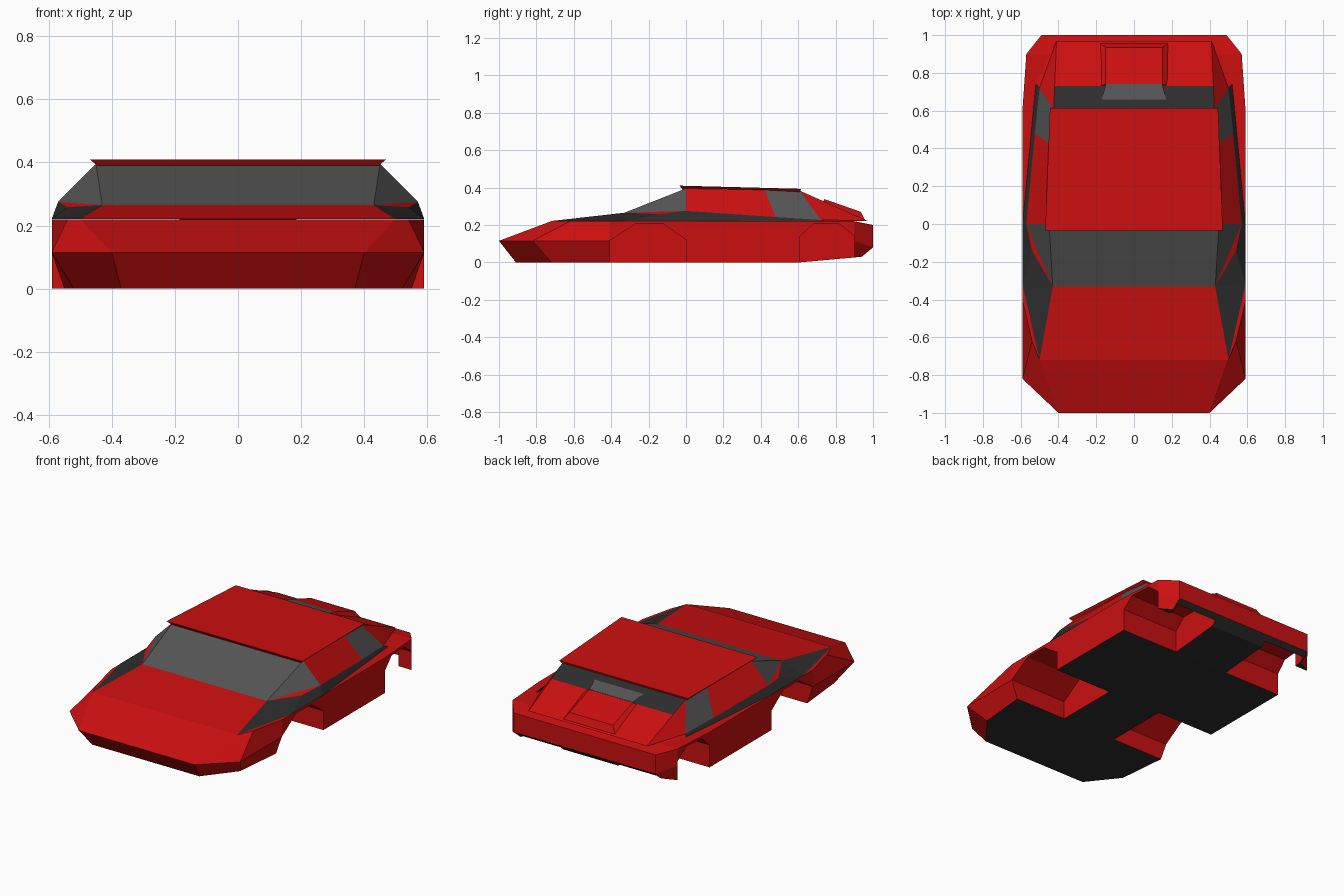
import bpy, bmesh

if "Cube" in bpy.data.objects:
    bpy.data.objects.remove(bpy.data.objects["Cube"], do_unlink=True)


def material(name, colour):
    mat = bpy.data.materials.new(name)
    mat.use_nodes = True
    mat.diffuse_color = (*colour, 1)
    mat.node_tree.nodes["Principled BSDF"].inputs["Base Color"].default_value = (*colour, 1)
    return mat


MATERIALS = [material("red paint", (.6, .005, .005)),
             material("grey glass", (.09, .09, .09)),
             material("dark trim", (.026, .026, .026))]
RED, GLASS, DARK = range(len(MATERIALS))


def finish(name, bm):
    bmesh.ops.recalc_face_normals(bm, faces=bm.faces)
    mesh = bpy.data.meshes.new(name)
    bm.to_mesh(mesh)
    bm.free()
    for mat in MATERIALS:
        mesh.materials.append(mat)
    obj = bpy.data.objects.new(name, mesh)
    bpy.context.scene.collection.objects.link(obj)
    return obj


def loft(name, stations):
    """Skin mirrored half sections, each listed from the floor upwards."""
    bm = bmesh.new()
    rings = []
    for half in stations:
        right = [bm.verts.new(p) for p in half]
        left = [bm.verts.new((-x, y, z)) for x, y, z in half]
        rings.append(right + left[::-1])
    count = len(rings[0])
    for a, b in zip(rings, rings[1:]):
        for i in range(count):
            j = (i + 1) % count
            bm.faces.new((a[i], a[j], b[j], b[i]))
    for ring in (rings[0], rings[-1]):
        for i in range(count // 2 - 1):
            bm.faces.new((ring[i], ring[i + 1], ring[-i - 2], ring[-i - 1]))
    return finish(name, bm)


def shell(name, points, across, sides):
    """Panels spanning the middle, plus side panels built on both sides."""
    bm = bmesh.new()
    both = [{key: bm.verts.new((s * x, y, z)) for key, (x, y, z) in points.items()}
            for s in (1, -1)]
    for a, b, colour in across:
        face = bm.faces.new((both[0][a], both[0][b], both[1][b], both[1][a]))
        face.material_index = colour
    for keys, colour in sides:
        for verts in both:
            face = bm.faces.new([verts[k] for k in keys.split()])
            face.material_index = colour
    return finish(name, bm)


def prism(name, profile, x_in, x_out):
    """Extrude a side profile from x_in to x_out."""
    bm = bmesh.new()
    ends = [[bm.verts.new((x, y, z)) for y, z in profile] for x in (x_in, x_out)]
    for end in ends:
        bm.faces.new(end)
    for i in range(len(profile)):
        bm.faces.new((ends[0][i - 1], ends[0][i], ends[1][i], ends[1][i - 1]))
    return finish(name, bm)


# Lower body: floor, waist and shoulder at each station, nose to tail
WIDE, WAIST, TOP = .59, .115, .22
body = loft("lower_body", [
    [(.37, -.91, 0), (.4, -1, WAIST), (.5, -.72, TOP)],
    [(.52, -.72, 0), (WIDE, -.82, WAIST), (.54, -.62, TOP)],
    [(.55, -.41, 0), (WIDE, -.41, WAIST), (WIDE, -.41, TOP)],
    [(WIDE, 0, 0), (WIDE, 0, WAIST), (WIDE, 0, TOP)],
    [(WIDE, .61, 0), (WIDE, .61, WAIST), (WIDE, .61, TOP)],
    [(.57, .9, .026), (.57, .9, WAIST), (.57, .9, TOP)],
    [(.49, .94, .03), (.49, 1, .08), (.49, 1, .2)],
])

# Wheel wells and the hollow behind the rear bumper
LOW, INNER, OUTER = -.1, .19, .7
front_arch = [(-.41, LOW), (-.41, WAIST), (-.27, .205), (-.12, .205), (0, .12), (0, LOW)]
rear_arch = [(.61, LOW), (.61, .14), (.68, .205), (.82, .205), (.9, .14), (.9, LOW)]
hollow = [(.63, LOW), (.63, .13), (.7, .19), (.97, .19), (.97, LOW)]
for side, s in (("left", 1), ("right", -1)):
    for part, profile, reach in (("front_well", front_arch, OUTER),
                                 ("rear_well", rear_arch, OUTER),
                                 ("bumper_hollow", hollow, .48)):
        cutter = prism(f"{side}_{part}_cutter", profile, s * INNER, s * reach)
        cutter.hide_render = True
        cutter.hide_set(True)
        cut = body.modifiers.new(part, "BOOLEAN")
        cut.operation, cut.solver, cut.object = "DIFFERENCE", "EXACT", cutter

# Apply the cuts, then darken the floor and the tail underside
graph = bpy.context.evaluated_depsgraph_get()
cut_mesh = bpy.data.meshes.new_from_object(body.evaluated_get(graph))
body.modifiers.clear()
body.data = cut_mesh
for helper in [o for o in bpy.data.objects if o.name.endswith("_cutter")]:
    bpy.data.objects.remove(helper, do_unlink=True)
for face in body.data.polygons:
    low_face = face.center.z < .04 and face.normal.z < -.9
    tail_lip = face.center.y > .9 and face.center.z < .07 and face.normal.z < -.3
    face.material_index = DARK if low_face or tail_lip else RED

# Cabin: hood, glass, belt strips, doors and rear deck
shell("cabin", {
    "nose": (.5, -.72, .221), "cowl": (.43, -.33, .265), "ledge": (.54, -.14, .258),
    "belt": (.57, 0, .275), "sill_front": (WIDE, -.32, .221), "sill": (WIDE, 0, .221),
    "sill_rear": (.52, .74, .221), "a_top": (.45, 0, .395), "b_top": (.44, .42, .387),
    "b_low": (.525, .48, .242), "c_top": (.425, .61, .382), "c_low": (.5, .72, .227),
    "window_base": (.42, .73, .329), "tail": (.41, .97, .222),
}, [
    ("nose", "cowl", RED),
    ("cowl", "a_top", GLASS),
    ("a_top", "c_top", RED),
    ("c_top", "window_base", DARK),
    ("window_base", "tail", RED),
], [
    ("nose sill_front cowl", DARK),
    ("cowl sill_front ledge", DARK),
    ("ledge sill_front sill belt", DARK),
    ("cowl ledge belt", RED),
    ("cowl belt a_top", GLASS),
    ("belt sill sill_rear c_low b_low", DARK),
    ("belt b_low b_top a_top", RED),
    ("b_low c_low c_top b_top", GLASS),
    ("c_low tail window_base c_top", RED),
    ("c_low sill_rear tail", RED),
])

# Roof slab with a slight front overhang
loft("roof", [
    [(.445, -.02, .39), (.47, -.035, .41)],
    [(.43, .61, .377), (.445, .615, .393)],
])

# Raised engine cover on the rear deck with a small glass panel ahead of it
loft("engine_cover", [
    [(.185, .73, .32), (.15, .74, .338)],
    [(.185, .96, .22), (.15, .935, .27)],
])
shell("cover_glass", {"front": (.17, .66, .365), "back": (.15, .74, .339)},
      [("front", "back", GLASS)], [])
